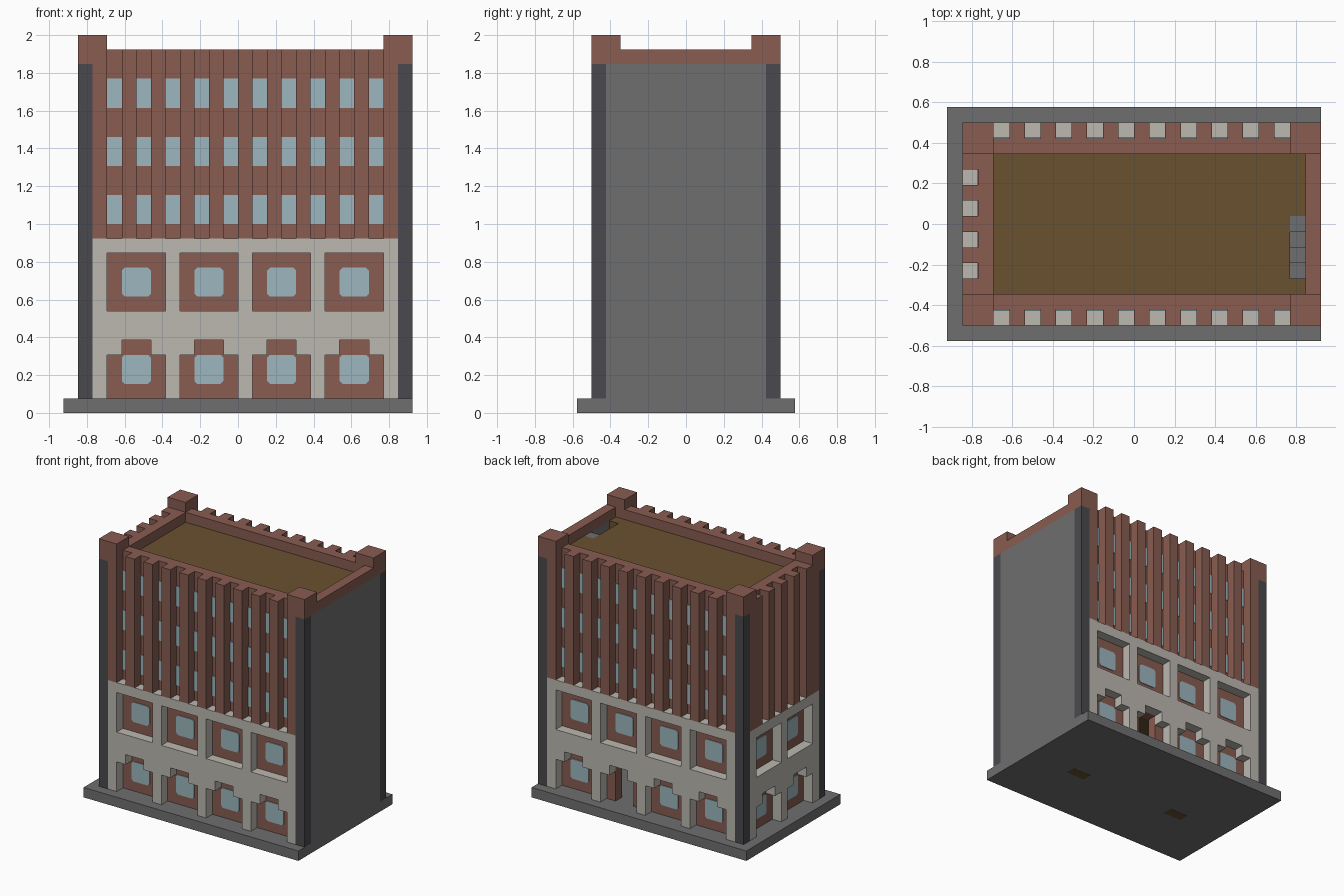
import bpy, bmesh, math
from mathutils import Vector

cube = bpy.data.objects.get("Cube")
if cube:
    bpy.data.objects.remove(cube, do_unlink=True)

U = 2 / 26                # block size
NX, NY = 24, 15           # footprint in blocks


def material(name, rgb):
    lin = [(c / 255 / 12.92) if c < 11 else ((c / 255 + 0.055) / 1.055) ** 2.4 for c in rgb]
    m = bpy.data.materials.new(name)
    m.use_nodes = True
    m.diffuse_color = (*lin, 1)
    m.node_tree.nodes["Principled BSDF"].inputs["Base Color"].default_value = (*lin, 1)
    return m


BRICK = material("brick", (136, 92, 81))
STONE = material("pale stone", (188, 184, 177))
GREY = material("grey concrete", (111, 111, 111))
DARK = material("dark column", (74, 73, 78))
GLASS = material("window glass", (156, 183, 191))
BROWN = material("brown deck", (105, 81, 48))


def world(p):
    return Vector(((p[0] - NX / 2) * U, (p[1] - NY / 2) * U, p[2] * U))


def straight(x, y, z):
    return (x, y, z)


def part(name, mat, boxes, place=straight, cut=0):
    """Build one object from (min corner, max corner) pairs in blocks.
    cut > 0 clips the corners of thin plates."""
    bm = bmesh.new()
    for lo, hi in boxes:
        (a, d0, b), (c, d1, d) = lo, hi
        if cut:
            ring = [(a + cut, b), (c - cut, b), (c, b + cut), (c, d - cut),
                    (c - cut, d), (a + cut, d), (a, d - cut), (a, b + cut)]
        else:
            ring = [(a, b), (c, b), (c, d), (a, d)]
        front = [bm.verts.new(world(place(u, d0, z))) for u, z in ring]
        back = [bm.verts.new(world(place(u, d1, z))) for u, z in ring]
        bm.faces.new(front)
        bm.faces.new(back[::-1])
        for i in range(len(ring)):
            j = (i + 1) % len(ring)
            bm.faces.new((front[j], front[i], back[i], back[j]))
    bmesh.ops.recalc_face_normals(bm, faces=bm.faces)
    mesh = bpy.data.meshes.new(name)
    bm.to_mesh(mesh)
    bm.free()
    mesh.materials.append(mat)
    ob = bpy.data.objects.new(name, mesh)
    bpy.context.collection.objects.link(ob)
    return ob


def facade(side, place, start, end, bays, slots, door=None):
    """Stone lower storeys with deep bays, finned brick storeys above.
    Local depth runs inwards: 0-1 is the outer layer, 1-2 the brick panel."""
    # Stone front: piers between bays, bands over them
    stone = []
    edges = [start] + [e for a in bays for e in (a, a + 4)] + [end]
    for a, b in zip(edges[::2], edges[1::2]):
        stone.append(((a, 0, 1), (b, 1, 12)))
    for a in bays:
        stone += [((a, 0, 11), (a + 4, 1, 12)), ((a, 0, 5), (a + 4, 1, 7)),
                  ((a, 0, 4), (a + 1, 1, 5)), ((a + 3, 0, 4), (a + 4, 1, 5))]
    part(side + "_stone_front", STONE, stone, place)

    # Brick panel, open at the doorway
    if door is None:
        panel = [((start, 1, 1), (end, 2, 25))]
    else:
        panel = [((start, 1, 1), (door + 1, 2, 25)), ((door + 3, 1, 1), (end, 2, 25)),
                 ((door + 1, 1, 5), (door + 3, 2, 25))]
    part(side + "_brick_panel", BRICK, panel, place)

    # Brick fins between the narrow window slots
    edges = [start] + [e for s in slots for e in (s, s + 1)] + [end]
    part(side + "_brick_fins", BRICK,
         [((a, 0, 12), (b, 1, 25)) for a, b in zip(edges[::2], edges[1::2])], place)

    # Windows
    part(side + "_slot_windows", GLASS,
         [((s, 0.93, z), (s + 1, 1.02, z + 2)) for s in slots for z in (13, 17, 21)], place)
    part(side + "_bay_windows", GLASS,
         [((a + 1, 0.93, z), (a + 3, 1.02, z + 2)) for a in bays for z in (2, 8)
          if not (a == door and z == 2)], place, cut=0.2)


# Base and the small brown patches beneath it
part("base_slab", GREY, [((0, 0, 0), (NX, NY, 1))])
part("underside_patches", BROWN, [((x, 6, -0.02), (x + 2, 7, 0.05)) for x in (5, 17)])

# Three decorated facades
long_bays, long_slots = (3, 8, 13, 18), range(3, 22, 2)
facade("front", lambda u, d, z: (u, 1 + d, z), 2, 23, long_bays, long_slots)
facade("back", lambda u, d, z: (u, 14 - d, z), 2, 23, long_bays, long_slots, door=13)
facade("side", lambda u, d, z: (1 + d, u, z), 2, 13, (3, 8), range(4, 11, 2))

# Plain party wall with brick coping
part("party_wall", GREY, [((23, 2, 1), (24, 13, 24))])
part("party_wall_coping", BRICK, [((23, 2, 24), (24, 13, 25))])

# Corner columns and the brick blocks on top
corners = [(x, y) for x in (1, 23) for y in (1, 13)]
part("corner_columns", DARK, [((x, y, 1), (x + 1, y + 1, 24)) for x, y in corners])
part("corner_blocks", BRICK,
     [((x, y, 24), (x + 2, y + 2, 26)) for x in (1, 22) for y in (1, 12)])

# Roof deck with a stair opening, and the ceiling behind the doorway
part("roof_deck", BROWN, [((3, 3, 23), (22, 12, 24)), ((22, 3, 23), (23, 4, 24)),
                          ((22, 8, 23), (23, 12, 24))])
part("ground_floor_ceiling", BROWN, [((3, 3, 5), (23, 12, 6))])
part("roof_stairs", GREY, [((22, 4 + n, 19), (23, 5 + n, 21 + n)) for n in range(4)])
